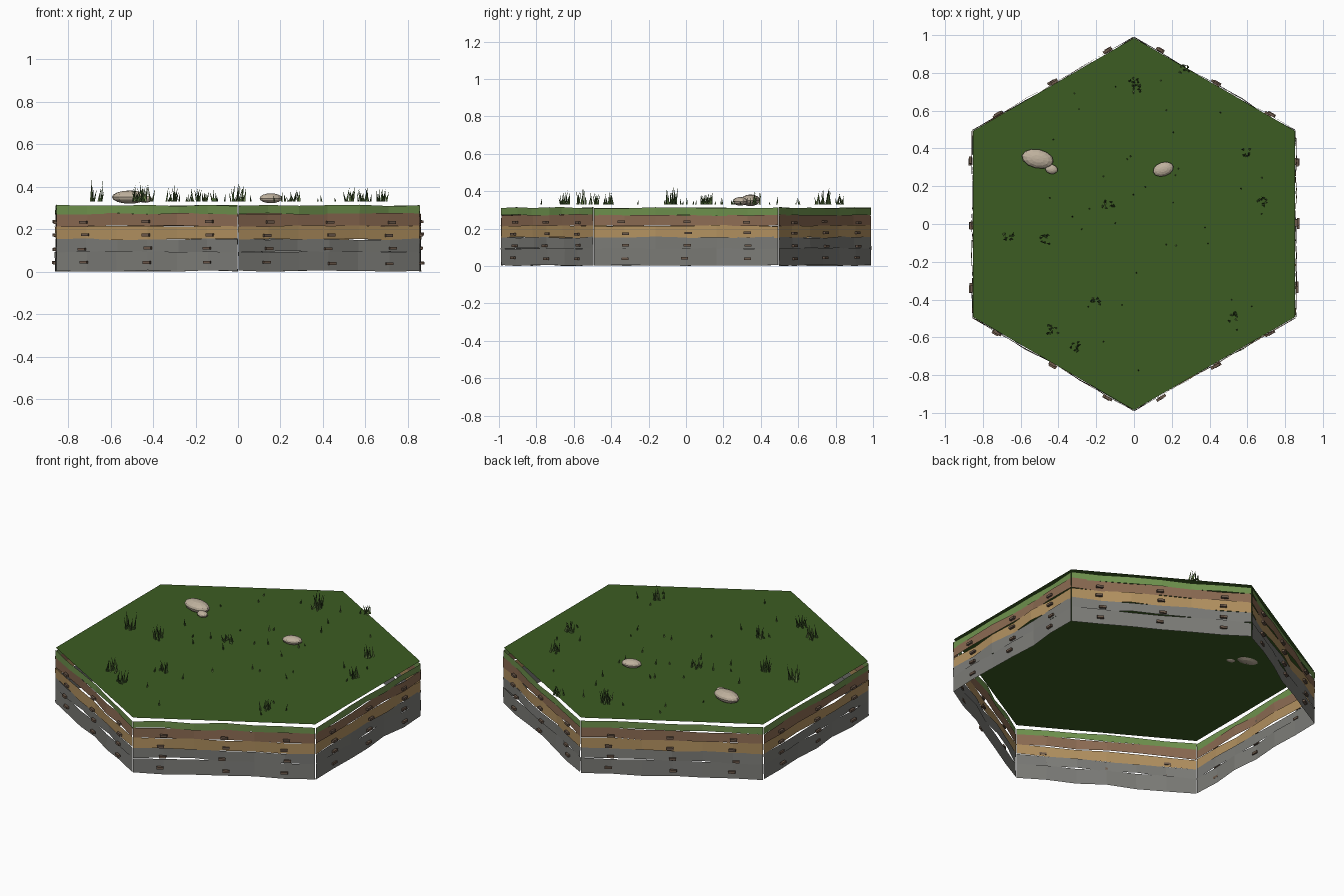
import bpy, bmesh, math, random
from mathutils import Vector, Matrix

if "Cube" in bpy.data.objects:
    bpy.data.objects.remove(bpy.data.objects["Cube"])

random.seed(7)
R = 0.985                      # hexagon corner radius
AP = R * math.cos(math.pi / 6)  # distance to the middle of a side
TOP = 0.33


def mat(name, rgb):
    m = bpy.data.materials.new(name)
    m.diffuse_color = (*rgb, 1)
    m.use_nodes = True
    m.node_tree.nodes["Principled BSDF"].inputs["Base Color"].default_value = m.diffuse_color
    return m


TURF = mat("dark turf", (0.045, 0.107, 0.016))
GRASS = mat("grass edge", (0.16, 0.29, 0.075))
SOIL = mat("brown soil", (0.26, 0.147, 0.085))
SAND = mat("tan subsoil", (0.44, 0.28, 0.115))
ROCK = mat("grey rock", (0.20, 0.20, 0.185))
CHIP = mat("dark chip", (0.15, 0.10, 0.07))
STONE = mat("pale stone", (0.52, 0.44, 0.34))
BLADE = mat("blade green", (0.05, 0.10, 0.025))
BLADE2 = mat("light blade green", (0.15, 0.24, 0.07))


def finish(name, bm, *mats):
    me = bpy.data.meshes.new(name)
    bm.to_mesh(me)
    bm.free()
    for m in mats:
        me.materials.append(m)
    ob = bpy.data.objects.new(name, me)
    bpy.context.collection.objects.link(ob)
    return ob


def jit(a):
    return random.uniform(-a, a)


def side_frame(i):
    """Outward direction and along-edge direction of side i."""
    a = i * math.pi / 3
    return Vector((math.cos(a), math.sin(a), 0)), Vector((-math.sin(a), math.cos(a), 0))


# turf: a flat hexagonal sheet
bm = bmesh.new()
bm.faces.new([bm.verts.new((R * math.cos(a), R * math.sin(a), TOP))
              for a in (math.pi / 6 + k * math.pi / 3 for k in range(6))])
finish("turf_top", bm, TURF)

# strata: thin open bands with slightly wavy edges, one strip per side
SEG = 6
BANDS = [("grass_band", 0.272, 0.312, GRASS), ("soil_band", 0.215, 0.274, SOIL),
         ("sand_band", 0.153, 0.216, SAND), ("upper_rock_band", 0.094, 0.154, ROCK),
         ("lower_rock_band", 0.004, 0.095, ROCK)]
for name, z0, z1, m in BANDS:
    bm = bmesh.new()
    for i in range(6):
        out, along = side_frame(i)
        rows = []
        for s in range(SEG + 1):
            t = (s / SEG - 0.5) * R
            off = jit(0.009) if 0 < s < SEG else 0.004
            p = out * (AP + off) + along * t
            rows.append([bm.verts.new(p + out * jit(0.003) + Vector((0, 0, z + jit(0.004))))
                         for z in (z0, z1)])
        for a, b in zip(rows, rows[1:]):
            bm.faces.new((a[0], b[0], b[1], a[1]))
    finish(name, bm, m)

# chips: little blocks standing proud of the strata
bm = bmesh.new()
for i in range(6):
    out, along = side_frame(i)
    rot = Matrix((along, out, Vector((0, 0, 1)))).transposed().to_4x4()
    for z in (0.235, 0.175, 0.108, 0.042):
        for t in (-0.335, 0, 0.335):
            loc = out * (AP + 0.012 + jit(0.006)) + along * (t + jit(0.012))
            loc.z = z + jit(0.004)
            bmesh.ops.create_cube(bm, size=1, matrix=Matrix.Translation(loc) @ rot
                                  @ Matrix.Diagonal((0.038, 0.014, 0.013, 1)))
finish("wall_chips", bm, CHIP)


# stones: flattened boulders half sunk in the turf
def stone(name, x, y, size, turn):
    bm = bmesh.new()
    bmesh.ops.create_uvsphere(bm, u_segments=12, v_segments=8, radius=1,
                              matrix=Matrix.Translation((x, y, TOP + size[2] * 0.7))
                              @ Matrix.Rotation(turn, 4, 'Z') @ Matrix.Diagonal((*size, 1)))
    finish(name, bm, STONE)


stone("large_stone", -0.51, 0.345, (0.085, 0.05, 0.031), -0.2)
stone("small_stone", -0.437, 0.29, (0.034, 0.025, 0.017), -0.2)
stone("right_stone", 0.155, 0.29, (0.056, 0.037, 0.023), 0.3)


# grass: tapering, leaning, three-sided blades
def blade(bm, x, y, h, w, lean):
    a = random.uniform(0, 2 * math.pi)
    ring = [bm.verts.new((x + w * math.cos(a + k * 2.094), y + w * math.sin(a + k * 2.094), TOP))
            for k in range(3)]
    tip = bm.verts.new((x + lean * math.cos(a), y + lean * math.sin(a), TOP + h))
    light = int(random.random() < 0.35)
    for k in range(3):
        bm.faces.new((ring[k], ring[(k + 1) % 3], tip)).material_index = light


TUFTS = [(0.01, 0.72, 0.08), (0.27, 0.82, 0.06), (0.585, 0.38, 0.075), (0.68, 0.12, 0.07),
         (-0.135, 0.10, 0.06), (-0.665, -0.07, 0.11), (-0.47, -0.08, 0.10), (-0.2, -0.4, 0.07),
         (-0.43, -0.555, 0.085), (-0.31, -0.645, 0.08), (0.52, -0.49, 0.085), (0.0, -0.65 + 1.4, 0.1)]
bm = bmesh.new()
for x, y, h in TUFTS:
    for _ in range(9):
        blade(bm, x + jit(0.03), y + jit(0.025), h * random.uniform(0.45, 1), 0.006, 0.015)
finish("grass_tufts", bm, BLADE, BLADE2)

# sprouts: tiny single blades scattered over the turf
bm = bmesh.new()
for _ in range(36):
    a, r = random.uniform(0, 2 * math.pi), 0.8 * math.sqrt(random.random())
    blade(bm, r * math.cos(a), r * math.sin(a), random.uniform(0.015, 0.045), 0.005, 0.006)
finish("grass_sprouts", bm, BLADE, BLADE2)
